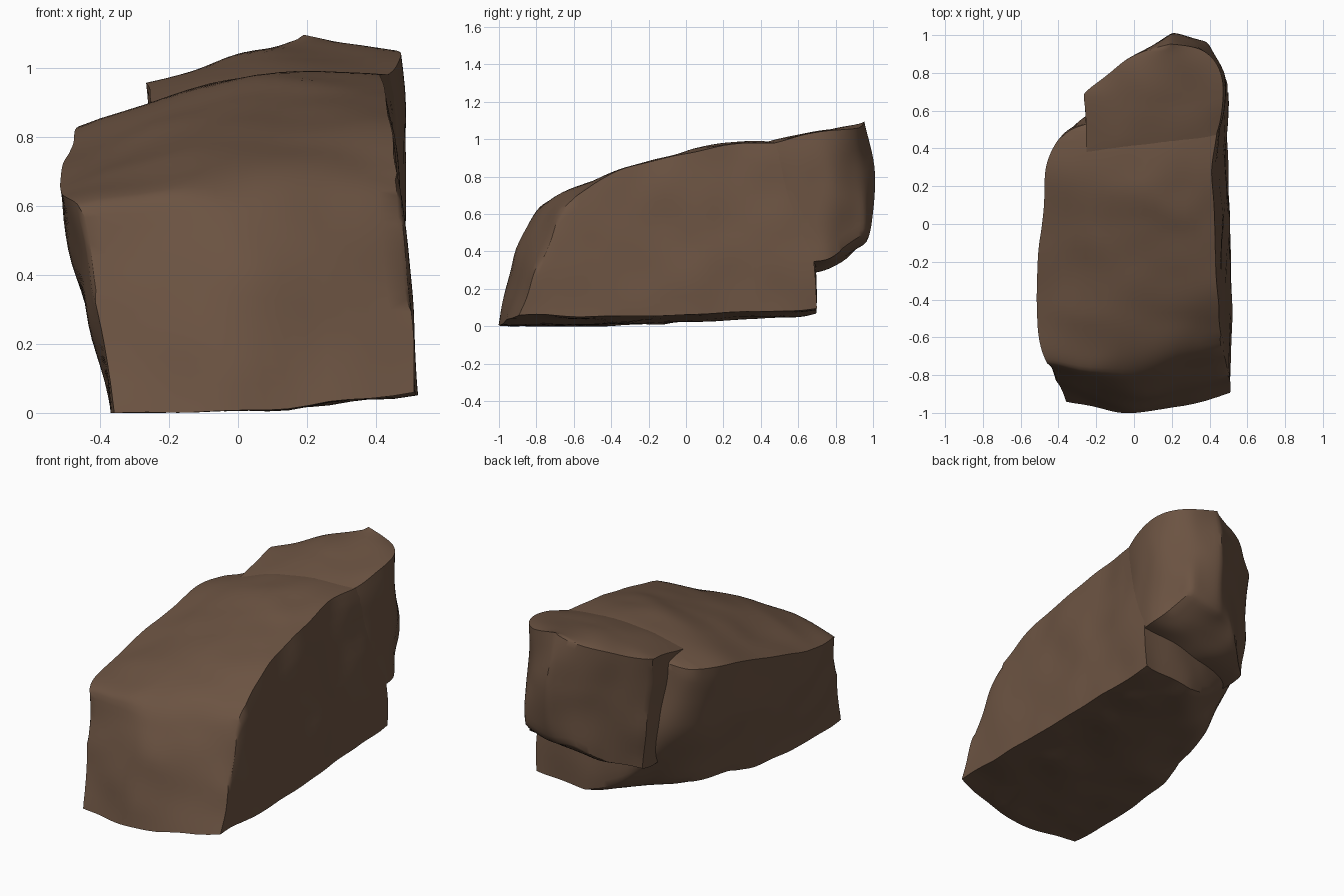
import bpy, bmesh, math
from mathutils import Vector, noise

if "Cube" in bpy.data.objects:
    bpy.data.objects.remove(bpy.data.objects["Cube"])

stone = bpy.data.materials.new("brown_stone")
stone.diffuse_color = (0.147, 0.086, 0.054, 1)
stone.use_nodes = True
stone.node_tree.nodes["Principled BSDF"].inputs["Base Color"].default_value = stone.diffuse_color


def boulder(name, rows, bulge=0.02, rough=0.017, lift=0.0, nose=0.035):
    """Loft a rock from rows running front to back.
    Row: y base, y rim, left shift, right shift, z base,
         left base x, left rim x, left rim z, mid x, mid z,
         right base x, right rim x, right rim z"""
    bm = bmesh.new()
    rings = []
    for yb, yt, dl, dr, zb, lb, lt, lz, mx, mz, rb, rt, rz in rows:
        rise = lift * max(0, yb + 0.4)
        left = [Vector((lb, yb + dl, zb + rise)), Vector((lt, yt + dl, lz))]
        right = [Vector((rb, yb + dr, zb + 0.055)), Vector((rt, yt + dr, rz))]
        wl = left[0].lerp(left[1], 0.55) - Vector((bulge * 0.4 + rise * 1.3, 0, 0))
        wr = right[0].lerp(right[1], 0.45) + Vector((bulge, 0, 0))
        pts = [left[0], wl, left[1], Vector((mx, yt, mz)),
               right[1], wr, right[0], Vector((mx, yb, zb))]
        rings.append([bm.verts.new(p) for p in pts])
    # walls, top and underside
    for a, b in zip(rings, rings[1:]):
        for i in range(8):
            j = (i + 1) % 8
            bm.faces.new((a[i], b[i], b[j], a[j]))
    # end faces
    for ring, sign in ((rings[0], -1), (rings[-1], 1)):
        c = bm.verts.new((ring[3].co + ring[7].co) / 2 + Vector((0, sign * nose, 0)))
        for i in (1, 3, 5, 7):
            bm.faces.new((c, ring[i - 2], ring[i - 1], ring[i]))
    bmesh.ops.recalc_face_normals(bm, faces=bm.faces[:])
    # sharper folds get stronger creases
    crease = bm.edges.layers.float.new("crease_edge")
    for e in bm.edges:
        ang = math.degrees(e.calc_face_angle(0))
        e[crease] = min(1.0, max(0.0, (ang - 30) / 35))
    me = bpy.data.meshes.new(name)
    bm.to_mesh(me)
    bm.free()
    me.materials.append(stone)
    ob = bpy.data.objects.new(name, me)
    bpy.context.collection.objects.link(ob)
    bpy.context.view_layer.objects.active = ob
    ob.select_set(True)
    sub = ob.modifiers.new("subdivide", 'SUBSURF')
    sub.levels = sub.render_levels = 3
    bpy.ops.object.modifier_apply(modifier=sub.name)
    # weathered unevenness
    for v in ob.data.vertices:
        v.co += noise.noise_vector(v.co * 4.5) * rough
        v.co.z = max(v.co.z, 0)
    bpy.ops.object.shade_smooth_by_angle(angle=math.radians(32))
    ob.select_set(False)
    return ob


# large leaning block, undercut at its back left corner
boulder("main_block", [
    (-1.04, -0.85, 0.11, 0.15, 0.00, -0.36, -0.46, 0.59, 0.00, 0.67, 0.51, 0.46, 0.57),
    (-0.75, -0.63, 0.00, 0.02, 0.00, -0.37, -0.50, 0.63, 0.00, 0.765, 0.52, 0.46, 0.71),
    (-0.42, -0.38, 0.00, 0.00, 0.00, -0.37, -0.54, 0.66, 0.00, 0.85, 0.52, 0.44, 0.83),
    (0.00, 0.00, 0.00, 0.00, 0.01, -0.32, -0.48, 0.75, 0.02, 0.95, 0.51, 0.43, 0.93),
    (0.28, 0.22, 0.06, 0.00, 0.02, -0.23, -0.475, 0.82, 0.01, 1.035, 0.50, 0.41, 0.97),
    (0.52, 0.47, -0.01, 0.00, 0.02, -0.13, -0.41, 0.85, 0.06, 0.99, 0.50, 0.43, 0.99),
    (0.70, 0.62, -0.07, 0.00, 0.05, -0.07, -0.26, 0.86, 0.16, 0.97, 0.49, 0.45, 0.98),
], lift=0.08)

# overhanging block at the back
boulder("rear_block", [
    (0.35, 0.28, 0.00, 0.00, 0.27, -0.20, -0.24, 0.88, 0.08, 0.95, 0.42, 0.36, 0.93),
    (0.55, 0.52, 0.00, 0.00, 0.27, -0.20, -0.26, 0.93, 0.10, 1.03, 0.47, 0.45, 1.00),
    (0.72, 0.70, -0.02, 0.02, 0.29, -0.20, -0.27, 0.95, 0.13, 1.075, 0.50, 0.49, 1.04),
    (0.82, 0.84, 0.00, 0.00, 0.34, -0.06, -0.09, 1.00, 0.17, 1.09, 0.46, 0.44, 1.05),
    (0.97, 0.95, -0.03, -0.01, 0.44, 0.08, 0.08, 1.04, 0.20, 1.10, 0.39, 0.35, 1.06),
], bulge=0.015, nose=0.08)
